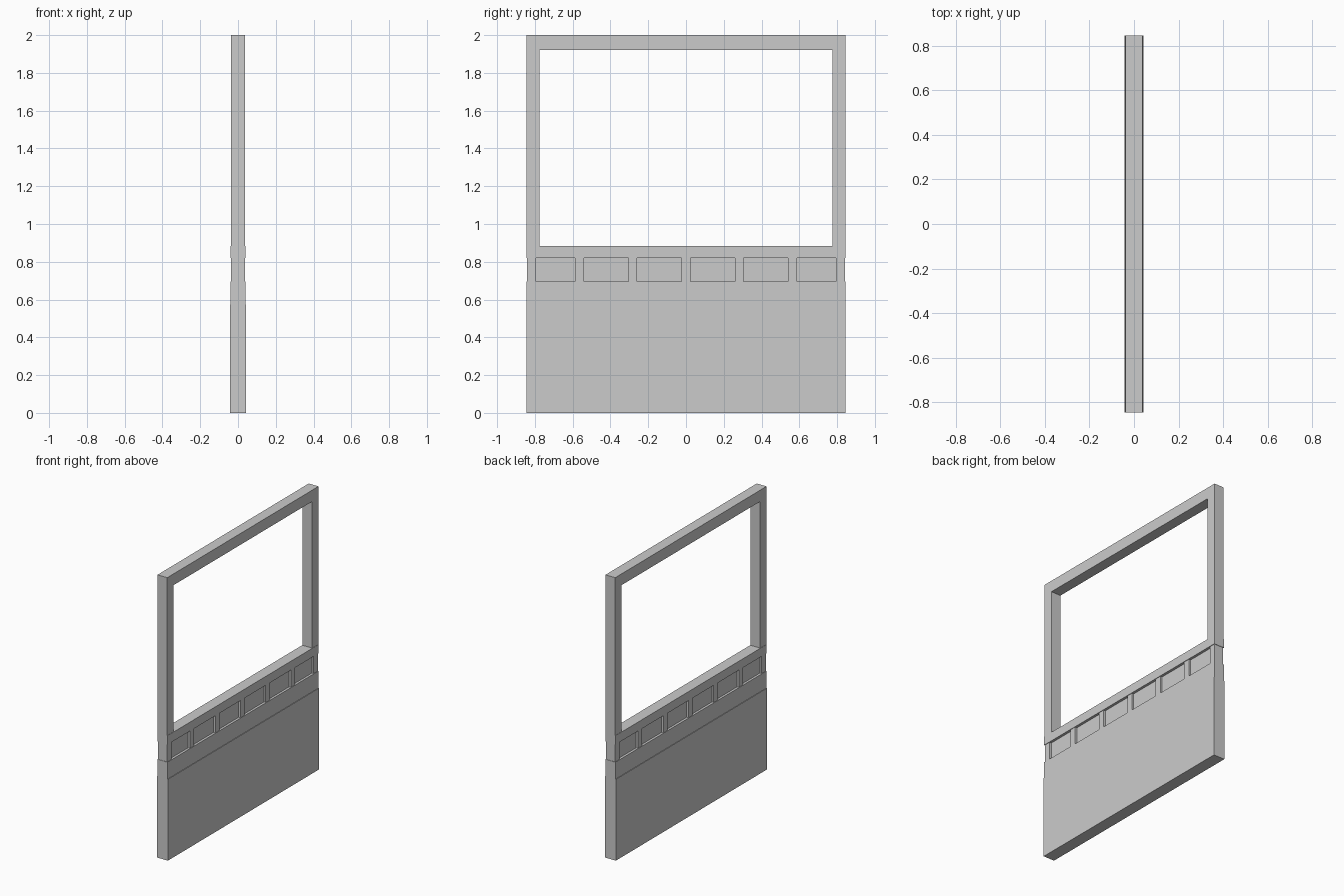
import bpy

default = bpy.data.objects.get("Cube")
if default:
    bpy.data.objects.remove(default, do_unlink=True)

grey = bpy.data.materials.new("plain grey")
grey.use_nodes = True
GREY = (0.6, 0.6, 0.6, 1)
grey.diffuse_color = GREY
grey.node_tree.nodes["Principled BSDF"].inputs["Base Color"].default_value = GREY

HALF = 0.845      # half the length of the wall along y
POST = 0.07       # width of the window posts
BLOCK = 0.047     # width of the small dividers


def box(name, half_depth, y0, y1, z0, z1):
    """Box centred on x, spanning the given y and z ranges."""
    bpy.ops.mesh.primitive_cube_add(size=1, location=(0, (y0 + y1) / 2, (z0 + z1) / 2))
    ob = bpy.context.object
    ob.name = name
    ob.scale = (2 * half_depth, y1 - y0, z1 - z0)
    bpy.ops.object.transform_apply(location=False, rotation=False, scale=True)
    ob.data.materials.append(grey)
    return ob


# Lower wall, stepped band and window sill
box("lower_panel", 0.043, -HALF, HALF, 0, 0.575)
box("middle_band", 0.039, -HALF, HALF, 0.575, 0.695)
box("recessed_panel", 0.022, -HALF + 0.003, HALF - 0.003, 0.695, 0.82)
box("sill_rail", 0.04, -HALF, HALF, 0.82, 0.883)

# Dividers across the recess, the end ones flush with the wall ends
last = HALF - 0.003 - BLOCK / 2
for i in range(-3, 4):
    y = max(-last, min(last, i * 0.282))
    box("divider", 0.036, y - BLOCK / 2, y + BLOCK / 2, 0.695, 0.82)

# Window frame
for side, name in ((-1, "front_post"), (1, "back_post")):
    inner, outer = side * (HALF - POST), side * HALF
    box(name, 0.038, min(inner, outer), max(inner, outer), 0.883, 1.92)
box("top_rail", 0.038, -HALF, HALF, 1.92, 2.0)
